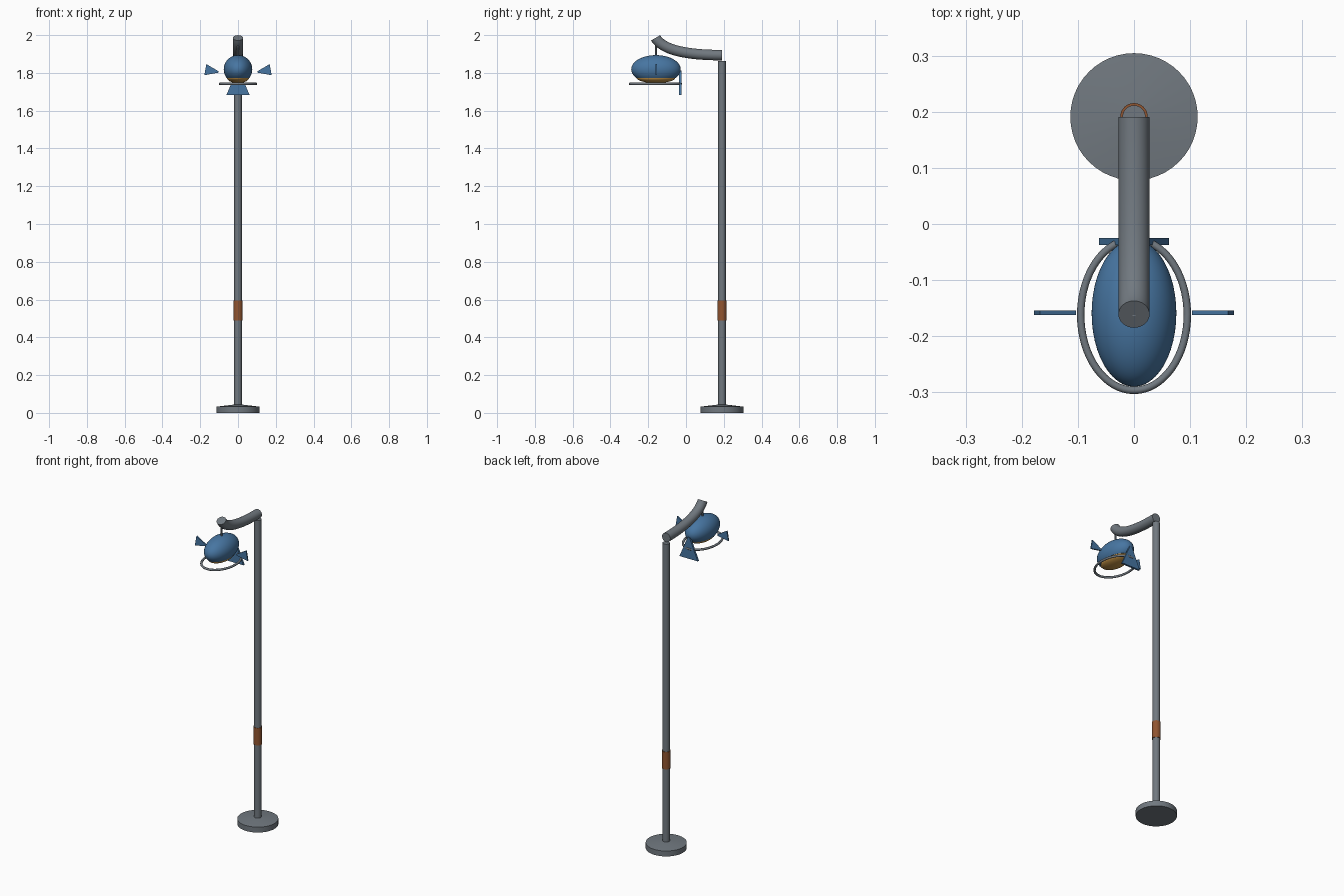
import bpy, bmesh, math
from mathutils import Vector, Matrix

if "Cube" in bpy.data.objects:
    bpy.data.objects.remove(bpy.data.objects["Cube"])

def material(name, rgb):
    m = bpy.data.materials.new(name)
    m.diffuse_color = (*rgb, 1)
    m.use_nodes = True
    m.node_tree.nodes["Principled BSDF"].inputs["Base Color"].default_value = m.diffuse_color
    return m

GREY = material("steel grey", (0.165, 0.19, 0.215))
BLUE = material("shade blue", (0.063, 0.18, 0.36))
YELLOW = material("warm amber", (0.55, 0.29, 0.06))
BROWN = material("copper brown", (0.28, 0.09, 0.03))

POLE_Y, LAMP_Y = 0.191, -0.159

def finish(name, bm, mat, smooth=True):
    bmesh.ops.recalc_face_normals(bm, faces=bm.faces)
    me = bpy.data.meshes.new(name)
    bm.to_mesh(me)
    bm.free()
    ob = bpy.data.objects.new(name, me)
    bpy.context.collection.objects.link(ob)
    me.materials.append(mat)
    if smooth:
        bpy.ops.object.select_all(action='DESELECT')
        ob.select_set(True)
        bpy.context.view_layer.objects.active = ob
        bpy.ops.object.shade_smooth_by_angle(angle=math.radians(35))
    return ob

def lathe(name, profile, y, mat, sx=1, sy=1, n=48):
    """Closed turned part from (radius, z) points, optionally oval."""
    bm = bmesh.new()
    rings = [[bm.verts.new((r * sx * math.cos(2 * math.pi * i / n),
                            y + r * sy * math.sin(2 * math.pi * i / n), z))
              for i in range(n)] for r, z in profile]
    for a, b in zip(rings, rings[1:]):
        for i in range(n):
            j = (i + 1) % n
            bm.faces.new((a[i], a[j], b[j], b[i]))
    bm.faces.new(rings[0])
    bm.faces.new(rings[-1])
    return finish(name, bm, mat)

def tube(name, path, tangents, radius, mat, closed=False, n=24):
    """Round tube swept along a path."""
    bm = bmesh.new()
    rings = []
    for p, t in zip(path, tangents):
        q = t.to_track_quat('Z', 'X')
        rings.append([bm.verts.new(p + q @ Vector((radius * math.cos(2 * math.pi * i / n),
                                                   radius * math.sin(2 * math.pi * i / n), 0)))
                      for i in range(n)])
    for a, b in zip(rings, rings[1:]):
        for i in range(n):
            j = (i + 1) % n
            bm.faces.new((a[i], a[j], b[j], b[i]))
    if not closed:
        bm.faces.new(rings[0])
        bm.faces.new(rings[-1])
    return finish(name, bm, mat)

def plate(name, length, inner, outer, thick, matrix, mat):
    """Flared fin: starts at the origin, widens downwards along -z."""
    bm = bmesh.new()
    pts = [(-inner, 0), (inner, 0), (outer, -length), (-outer, -length)]
    f = bm.faces.new([bm.verts.new((x, -thick / 2, z)) for x, z in pts])
    ext = bmesh.ops.extrude_face_region(bm, geom=[f])
    bmesh.ops.translate(bm, vec=(0, thick, 0),
                        verts=[v for v in ext['geom'] if isinstance(v, bmesh.types.BMVert)])
    bm.transform(matrix)
    return finish(name, bm, mat, smooth=False)

# Foot, pole and sleeve
lathe("base", [(0.1135, 0), (0.1135, 0.033), (0.022, 0.044)], POLE_Y, GREY)
lathe("pole", [(0.0205, 0.03), (0.0205, 1.862)], POLE_Y, GREY, n=32)
lathe("pole_sleeve", [(0.0245, 0.49), (0.0245, 0.595)], POLE_Y, BROWN, n=32)

# Curved arm: horizontal at the pole, rising at the tip
p0, p1, p2 = Vector((0, POLE_Y, 1.894)), Vector((0, -0.108, 1.894)), Vector((0, LAMP_Y - 0.002, 1.9855))
path, tans = [], []
for k in range(25):
    t = k / 24
    path.append(p0 * (1 - t) ** 2 + p1 * 2 * t * (1 - t) + p2 * t * t)
    tans.append(((p1 - p0) * (1 - t) + (p2 - p1) * t).normalized())
tube("arm", path, tans, 0.0277, GREY, n=32)

# Thin hanger
lathe("hanger_rod", [(0.005, 1.885), (0.005, 1.985)], LAMP_Y, GREY, n=16)

# Oval shade, open end closed flat, with a shallow lens below
CZ, R = 1.819, 0.075
low = math.asin(-0.045 / R)
steps = [low + (math.radians(89) - low) * k / 24 for k in range(25)]
lathe("shade", [(math.cos(a), CZ + R * math.sin(a)) for a in steps], LAMP_Y, BLUE, 0.0755, 0.131)
lens = [math.radians(89) * k / 10 for k in range(11)]
lathe("lens", [(math.cos(a), 1.775 - 0.029 * math.sin(a)) for a in lens], LAMP_Y, YELLOW, 0.059, 0.103)

# Oval guard ring
path, tans = [], []
for k in range(65):
    a = 2 * math.pi * k / 64
    path.append(Vector((0.095 * math.cos(a), -0.162 + 0.1345 * math.sin(a), 1.742)))
    tans.append(Vector((-0.095 * math.sin(a), 0.1345 * math.cos(a), 0)).normalized())
tube("guard_ring", path, tans, 0.0066, GREY, closed=True, n=16)

# Fins: one each side and a larger one behind
for side, name in ((-1, "fin_left"), (1, "fin_right")):
    m = (Matrix.Translation((side * 0.104, LAMP_Y + 0.001, 1.805))
         @ Matrix.Rotation(-side * math.radians(100), 4, 'Y'))
    plate(name, 0.07, 0.004, 0.03, 0.008, m, BLUE)
plate("fin_back", 0.13, 0.006, 0.062, 0.012, Matrix.Translation((0, -0.031, 1.812)), BLUE)
